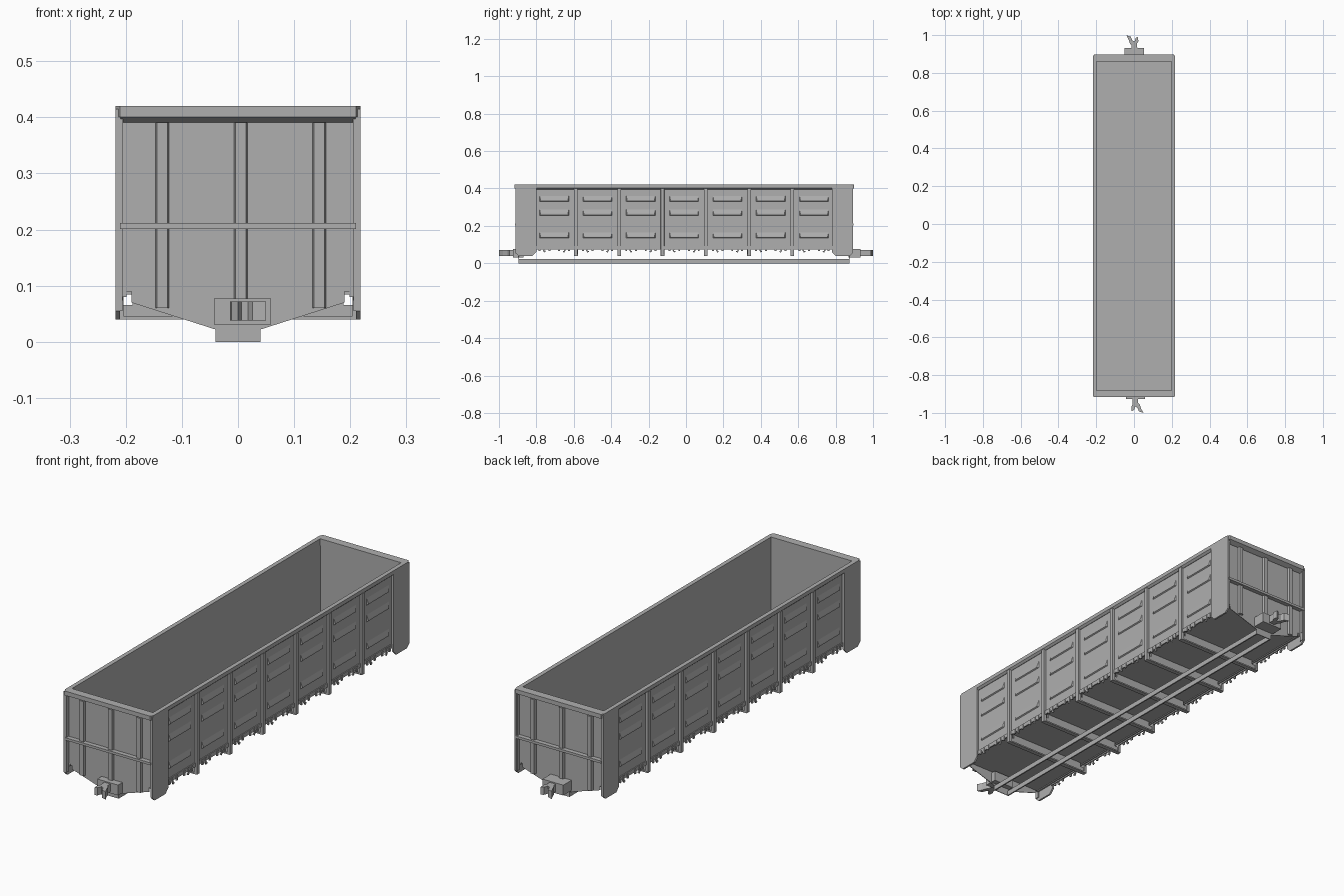
import bpy, bmesh
from mathutils import Vector

if "Cube" in bpy.data.objects:
    bpy.data.objects.remove(bpy.data.objects["Cube"])

CY = -0.01  # body centre along the length
GREY = bpy.data.materials.new("dark_grey")
GREY.diffuse_color = (0.43, 0.43, 0.43, 1)
GREY.use_nodes = True
GREY.node_tree.nodes["Principled BSDF"].inputs["Base Color"].default_value = GREY.diffuse_color


class Part:
    """Collects convex or prismatic solids into one named object."""
    def __init__(self, name):
        self.name, self.bm = name, bmesh.new()

    def prism(self, pts, axis, a, b):
        def put(p, t):
            return {'x': (t, p[0], p[1]), 'y': (p[0], t, p[1]), 'z': (p[0], p[1], t)}[axis]
        lo = [self.bm.verts.new(put(p, a)) for p in pts]
        hi = [self.bm.verts.new(put(p, b)) for p in pts]
        self.bm.faces.new(lo)
        self.bm.faces.new(hi[::-1])
        n = len(pts)
        for i in range(n):
            j = (i + 1) % n
            self.bm.faces.new((lo[i], hi[i], hi[j], lo[j]))

    def box(self, x0, x1, y0, y1, z0, z1):
        self.prism([(x0, y0), (x1, y0), (x1, y1), (x0, y1)], 'z', z0, z1)

    def hull(self, pts):
        vs = [self.bm.verts.new(Vector(p)) for p in pts]
        bmesh.ops.convex_hull(self.bm, input=vs)

    def done(self, shift=CY):
        bmesh.ops.recalc_face_normals(self.bm, faces=self.bm.faces)
        me = bpy.data.meshes.new(self.name)
        self.bm.to_mesh(me)
        self.bm.free()
        me.materials.append(GREY)
        ob = bpy.data.objects.new(self.name, me)
        ob.location.y = shift
        bpy.context.collection.objects.link(ob)
        return ob


SIDES = (-1, 1)
RIBS = [(i - 2.5) * 0.2315 for i in range(6)]
PANELS = [(i - 3) * 0.2315 for i in range(7)]

# floor sheet
p = Part("floor")
p.box(-0.205, 0.205, -0.882, 0.882, 0.084, 0.09)
p.done()

# long side walls with a lower sill
p = Part("side_walls")
for s in SIDES:
    p.box(s * 0.199, s * 0.207, -0.884, 0.884, 0.08, 0.41)
    p.box(s * 0.205, s * 0.211, -0.795, 0.795, 0.074, 0.092)
p.done()

# end walls: upper panel, and a thin tapered apron reaching the centre sill
p = Part("end_walls")
apron = [(-0.19, 0.092), (-0.19, 0.07), (-0.04, 0.022), (-0.04, 0.0)]
apron += [(-x, z) for x, z in reversed(apron)]
for s in SIDES:
    p.box(-0.21, 0.21, s * 0.872, s * 0.885, 0.09, 0.41)
    p.prism(apron, 'y', s * 0.882, s * 0.885)
p.done()

# top rim around the open body
p = Part("top_rim")
for s in SIDES:
    side = [(0.199, 0.42), (0.218, 0.42), (0.218, 0.403), (0.209, 0.395), (0.199, 0.395)]
    p.prism([(s * x, z) for x, z in side], 'y', -0.8, 0.8)
    end = [(0.871, 0.42), (0.907, 0.42), (0.907, 0.401), (0.888, 0.391), (0.871, 0.391)]
    p.prism([(s * y, z) for y, z in end], 'x', -0.209, 0.209)
p.done()

# corner posts with clipped feet and a chamfered outer corner
p = Part("corner_posts")
for sx in SIDES:
    for sy in SIDES:
        foot = [(0.79, 0.415), (0.79, 0.06), (0.81, 0.04), (0.885, 0.04),
                (0.902, 0.055), (0.902, 0.415)]
        p.prism([(sy * y, z) for y, z in foot], 'x', sx * 0.21, sx * 0.218)
        plan = [(0.199, 0.79), (0.218, 0.79), (0.218, 0.893), (0.21, 0.907), (0.199, 0.907)]
        p.prism([(sx * x, sy * y) for x, y in plan], 'z', 0.401, 0.42)
        p.box(sx * 0.205, sx * 0.211, sy * 0.79, sy * 0.9, 0.092, 0.41)
        p.box(sx * 0.206, sx * 0.211, sy * 0.882, sy * 0.9, 0.055, 0.092)
p.done()

# side ribs
p = Part("side_ribs")
for s in SIDES:
    for y in RIBS:
        p.prism([(s * 0.204, y - 0.01), (s * 0.217, y - 0.009),
                 (s * 0.217, y + 0.009), (s * 0.204, y + 0.01)], 'z', 0.04, 0.4)
p.done()

# pressed bosses on every side panel
p = Part("panel_bosses")
for s in SIDES:
    for y in PANELS:
        for z in (0.347, 0.273, 0.152):
            base = [(s * 0.206, y + a * 0.079, z + b * 0.018) for a in SIDES for b in SIDES]
            ridge = [(s * 0.212, y + a * 0.073, z - c) for a in SIDES for c in (0.008, 0.014)]
            p.hull(base + ridge)
p.done()

# floor hatch hinges and hooked latches under the side sill
p = Part("hatch_hooks")
hook = [(-0.005, 0.088), (-0.006, 0.068), (0.001, 0.057), (0.009, 0.062),
        (0.007, 0.067), (0.002, 0.066), (0.003, 0.088)]
for s in SIDES:
    for y in PANELS:
        for d in (-0.078, -0.026, 0.026, 0.078):
            p.box(s * 0.208, s * 0.214, y + d - 0.005, y + d + 0.005, 0.066, 0.086)
        for d in (-0.055, 0.055):
            m = 1 if d < 0 else -1
            p.prism([(y + d + m * a, z) for a, z in hook], 'x', s * 0.208, s * 0.214)
p.done()

# end ribs and waist rail
p = Part("end_ribs")
for s in SIDES:
    for cx in (-0.14, 0, 0.14):
        x = cx - s * 0.005
        p.prism([(x - 0.0125, s * 0.884), (x - 0.0095, s * 0.896),
                 (x + 0.0095, s * 0.896), (x + 0.0125, s * 0.884)], 'z', 0.06, 0.391)
    p.box(-0.21, 0.21, s * 0.884, s * 0.905, 0.201, 0.212)
p.done()

# cross beams under the floor
p = Part("cross_beams")
for y in RIBS:
    p.box(-0.212, 0.212, y - 0.01, y + 0.01, 0.04, 0.046)
    p.box(-0.21, 0.21, y - 0.004, y + 0.004, 0.044, 0.066)
    p.box(-0.188, 0.188, y - 0.004, y + 0.004, 0.064, 0.086)
p.done()

# twin centre sill bars
p = Part("centre_sill")
for s in SIDES:
    p.box(s * 0.034, s * 0.04, -0.884, 0.884, 0, 0.022)
p.done()

# coupler pockets and claw heads
head = [(0.017, 0.92), (0.015, 0.955), (0.022, 0.968), (0.02, 0.99), (0.008, 0.985),
        (0.002, 0.966), (-0.01, 0.972), (-0.018, 0.992), (-0.042, 1.0),
        (-0.03, 0.978), (-0.022, 0.955), (-0.013, 0.945), (-0.013, 0.92)]
for s, label, face in ((-1, "front", 0.926), (1, "rear", 0.933)):
    p = Part(label + "_coupler_pocket")
    dx = 0.008 if s < 0 else 0.001
    p.box(dx - 0.051, dx + 0.051, s * 0.868, s * face, 0.031, 0.077)
    p.done(0)
    p = Part(label + "_coupler_head")
    p.prism([(s * x + dx, s * y) for x, y in head], 'z', 0.038, 0.072)
    p.done(0)
